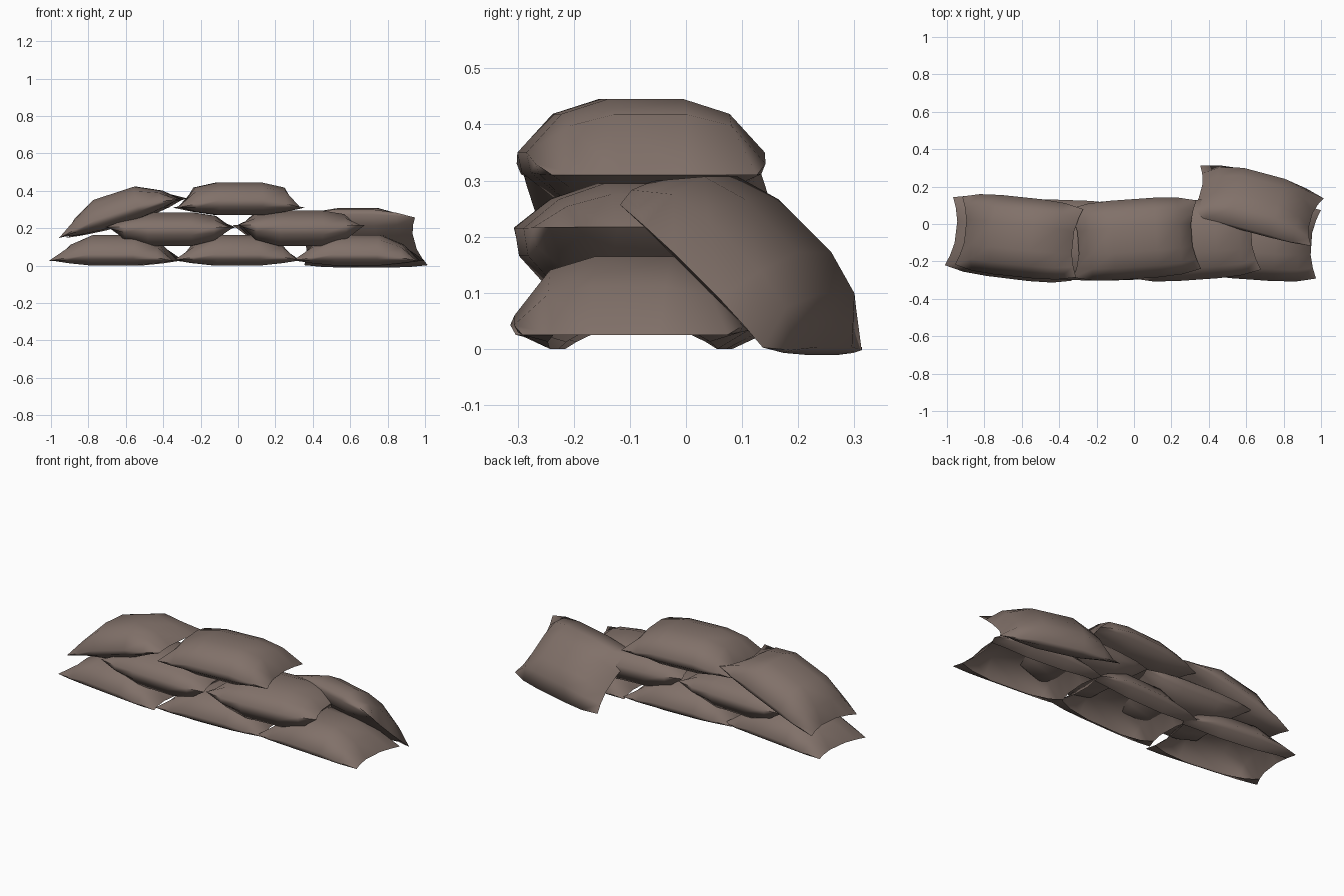
import bpy, bmesh, math
from mathutils import Matrix, Euler

if "Cube" in bpy.data.objects:
    bpy.data.objects.remove(bpy.data.objects["Cube"])

burlap = bpy.data.materials.new("brown burlap")
burlap.diffuse_color = (0.22, 0.165, 0.142, 1)
burlap.use_nodes = True
burlap.node_tree.nodes["Principled BSDF"].inputs["Base Color"].default_value = burlap.diffuse_color

STATIONS = [-0.34, -0.24, -0.115, 0.115, 0.24, 0.34]
# half-width, height fraction of the upper cross-section
UPPER = [(-0.213, None), (-0.15, 0.85), (-0.068, 1.0), (0.068, 1.0), (0.15, 0.85), (0.213, None)]
# half-width, fraction of seam height of the lower cross-section
LOWER = [(0.205, 0.55), (0.15, 0), (0.068, 0), (-0.068, 0), (-0.15, 0), (-0.205, 0.55)]


def sandbag(name, loc, rot, height=0.165, seam=0.06, tip=0.03, shoulder=0.56, open_base=False):
    """Pillow-shaped bag, its ends pinched into flat seams with flared corners."""
    bm = bmesh.new()
    rings = []
    for x in STATIONS:
        a = abs(x)
        end = a > 0.3
        wide = 0.86 if end else (0.965 if a > 0.2 else 1.0)
        full = 0.0 if end else (shoulder if a > 0.2 else 1.0)
        low = 0.0 if end else (0.7 if a > 0.2 else 1.0)
        s = tip if end else (seam + tip) / 2 if a > 0.2 else seam
        ring = []

        def add(y, z):
            px = x
            if end:  # concave end seam
                px = math.copysign(0.30 + 0.042 * (y / 0.213) ** 2, x)
            ring.append(bm.verts.new((px, y * wide, z)))

        for y, h in UPPER:
            add(y, s if h is None else s + (h * height - s) * full)
        for y, h in LOWER:
            if end and abs(y) > 0.2:
                y = math.copysign(0.213, y)
            add(y, s * (1 - low * (1 - h)))
        rings.append(ring)
    n = len(rings[0])
    base = []
    for r0, r1 in zip(rings, rings[1:]):
        for i in range(n):
            j = (i + 1) % n
            f = bm.faces.new((r0[i], r0[j], r1[j], r1[i]))
            if 7 <= i <= 9:
                f.material_index = 1  # temporary tag for the underside
    bmesh.ops.remove_doubles(bm, verts=bm.verts, dist=0.0005)
    bmesh.ops.recalc_face_normals(bm, faces=bm.faces)
    base = [f for f in bm.faces if f.material_index]
    for f in base:
        f.material_index = 0
    if open_base:  # the lowest bags have no underside
        bmesh.ops.delete(bm, geom=base, context='FACES')
    e = Euler([math.radians(d) for d in rot])
    bm.transform(Matrix.Translation(loc) @ e.to_matrix().to_4x4())
    me = bpy.data.meshes.new(name)
    bm.to_mesh(me)
    bm.free()
    me.materials.append(burlap)
    ob = bpy.data.objects.new(name, me)
    bpy.context.collection.objects.link(ob)
    bpy.ops.object.select_all(action='DESELECT')
    ob.select_set(True)
    bpy.context.view_layer.objects.active = ob
    bpy.ops.object.shade_smooth_by_angle(angle=math.radians(75))


# bottom row
sandbag("bottom_bag_left", (-0.65, -0.08, 0), (0, 0, -7), tip=0.025, open_base=True)
sandbag("bottom_bag_middle", (-0.005, -0.085, 0), (0, 0, 2), open_base=True)
sandbag("bottom_bag_right", (0.645, -0.085, 0), (0, 0, -4), tip=0.025, open_base=True)

# middle row, sagging between the bags below
sandbag("middle_bag_left", (-0.36, -0.085, 0.105), (0, 0, -2), 0.18, 0.105, 0.1, 0.75)
sandbag("middle_bag_right", (0.325, -0.085, 0.105), (0, 0, 4), 0.19, 0.11, 0.112, 0.75)

# top row, the left one slumping off the end
sandbag("top_bag_left", (-0.605, -0.07, 0.225), (0, -18, -6), 0.17, shoulder=0.5)
sandbag("top_bag_middle", (0.005, -0.08, 0.27), (0, 0, 4), 0.175, 0.08, 0.04, 0.76)

# bag leaning against the back
sandbag("leaning_bag", (0.645, 0.078, 0.108), (-44, 0, -15), 0.155, shoulder=0.55)
